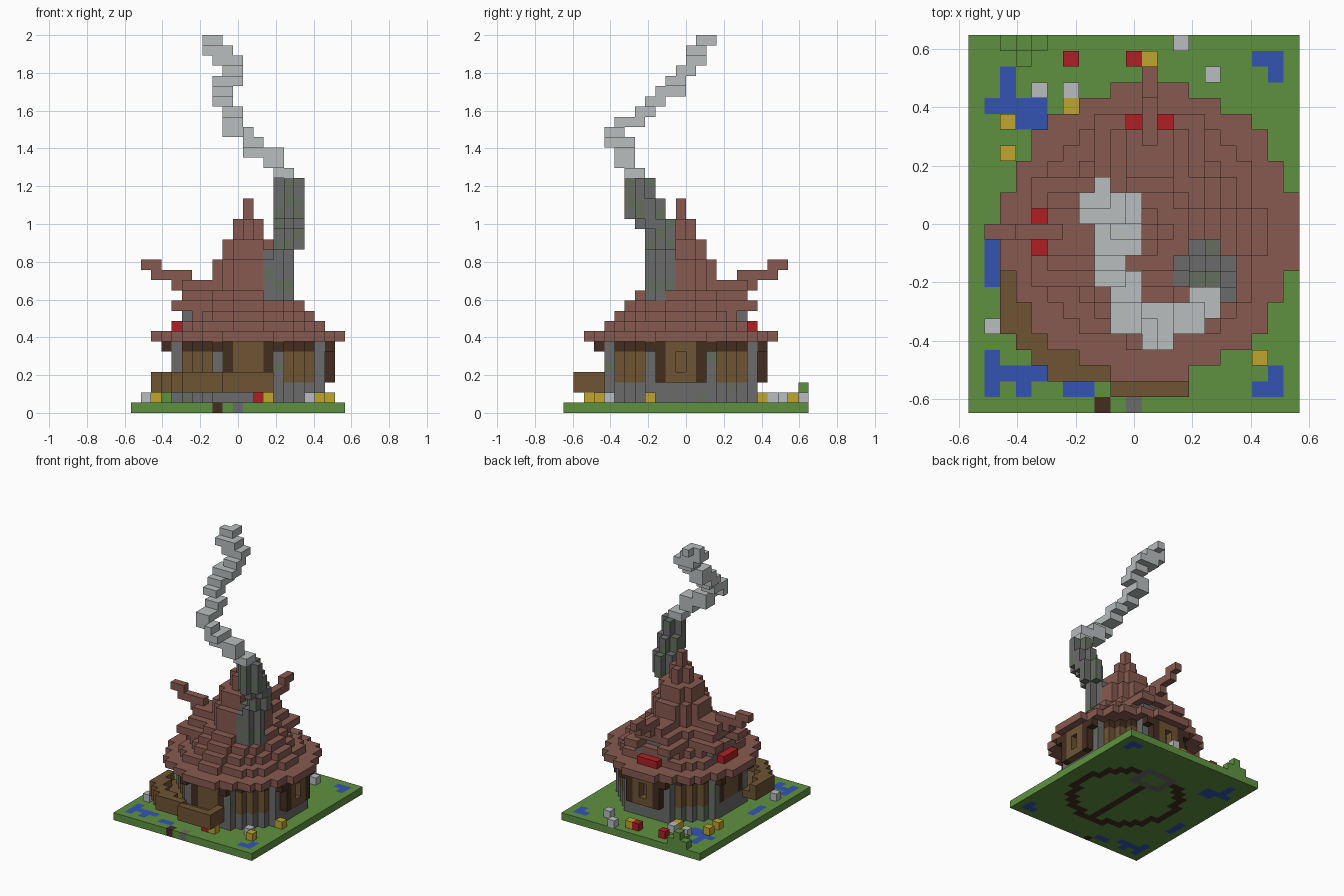
import bpy, bmesh, random
from mathutils import Vector

if "Cube" in bpy.data.objects:
    bpy.data.objects.remove(bpy.data.objects["Cube"], do_unlink=True)

random.seed(4)
V = 2 / 37                      # size of one block
NX, NY, C = 21, 24, 11          # plot size in blocks, house centre
cells = {}                      # block -> (part, colour)

COLOURS = {
    "grass": "5F9140", "water": "3354B4", "red_petal": "B02024", "yellow_petal": "C0A62E",
    "smoke_grey": "B8BDBD", "stone": "6B6B6B", "mossy_stone": "646F5F",
    "roof_tile": "875A50", "wood": "6E5334", "dark_wood": "432D20",
}


def linear(code):
    def one(c):
        return c / 12.92 if c < 0.04045 else ((c + 0.055) / 1.055) ** 2.4
    return [one(int(code[n:n + 2], 16) / 255) for n in (0, 2, 4)] + [1]


def make_material(name, code):
    m = bpy.data.materials.new(name)
    m.use_nodes = True
    m.diffuse_color = linear(code)
    bsdf = m.node_tree.nodes["Principled BSDF"]
    bsdf.inputs["Base Color"].default_value = linear(code)
    bsdf.inputs["Roughness"].default_value = 0.9
    return m


materials = {n: make_material(n, c) for n, c in COLOURS.items()}
names = list(COLOURS)


def put(part, colour, i, j, k):
    if colour == "stone" and random.random() < 0.22:
        colour = "mossy_stone"
    cells[i, j, k] = (part, colour)


def box(part, colour, i0, i1, j0, j1, k0, k1):
    for i in range(i0, i1 + 1):
        for j in range(j0, j1 + 1):
            for k in range(k0, k1 + 1):
                put(part, colour, i, j, k)


def disc(limit, ci=C, cj=C):
    """Offsets whose squared distance is within the limit."""
    span = range(-11, 12)
    return [(a, b) for a in span for b in span if a * a + b * b <= limit]


# Ground with ponds, path ends and foundations
box("ground", "grass", 0, NX - 1, 0, NY - 1, 0, 0)
for a, b in disc(53):
    if a * a + b * b > 37 or a == 0:
        put("ground", "dark_wood", C + a, C + b, 0)
box("ground", "stone", 9, 13, 15, 18, 0, 0)
box("ground", "grass", 10, 12, 16, 17, 0, 0)
for i0, i1, j0, j1 in [(2, 2, 20, 21), (1, 4, 19, 19), (3, 4, 18, 18), (18, 19, 22, 22),
                       (19, 19, 21, 21), (1, 1, 8, 10), (1, 1, 1, 3), (1, 4, 2, 2),
                       (3, 3, 1, 1), (6, 7, 1, 1), (19, 19, 1, 2), (18, 18, 1, 1)]:
    box("ground", "water", i0, i1, j0, j1, 0, 0)
put("ground", "dark_wood", 8, 0, 0)
put("ground", "stone", 10, 0, 0)

# Round walls: stone footing, wooden panels, dark top beam, framed openings
for a, b in disc(53):
    for k in range(1, 7):
        side = min(abs(a), abs(b))
        colour = "wood"
        if k < 3:
            colour = "stone"
        elif side == 2 and max(abs(a), abs(b)) == 7 or (k == 6 and side > 2):
            colour = "dark_wood"
        put("walls", colour, C + a, C + b, k)

# Stone posts with beam ends
for s in (-1, 1):
    for t in (-1, 1):
        for a, b in ((7, 3), (3, 7)):
            box("posts", "stone", C + s * a, C + s * a, C + t * b, C + t * b, 1, 6)
        put("beam_ends", "dark_wood", C + s * 8, C + t * 3, 6)
        put("beam_ends", "dark_wood", C + s * 3, C + t * 8, 6)

# Projecting window bays on the right and back
for b in range(-2, 3):
    for k in range(3, 7):
        if b == 0 and k in (4, 5):
            continue
        colour = "dark_wood" if abs(b) == 2 else "wood"
        put("window_bay", colour, C + 8, C + b, k)
        put("window_bay", colour, C + b, C + 8, k)

# Raised deck with railing round the front corner
for a, b in disc(117):
    inside = -9 <= a <= 2 and -10 <= b <= -3 and (b > -10 or a >= -2)
    r2 = a * a + b * b
    if inside and r2 > 53 and (C + a, C + b, 2) not in cells:
        put("deck", "wood", C + a, C + b, 2)
        if r2 > 85 or a == 2:
            put("deck", "wood", C + a, C + b, 3)

# Stepped conical roof
radii = [9, 7, 6, 5, 4, 3, 3, 3, 2, 2, 1, 1, 0, 0]
for n, r in enumerate(radii):
    for a, b in disc(r * r + r / 2):
        put("roof", "roof_tile", C + a, C + b, 7 + n)


# Dormers with upturned ridges on the left and back
def dormer(place):
    def fill(part, colour, reach, width, k):
        for a in reach:
            for b in width:
                i, j = place(a, b)
                put(part, colour, i, j, k)
    tile = ("dormer_roof", "roof_tile")
    fill("dormer_wall", "stone", range(3, 7), (-2, 2), 9)
    fill("dormer_wall", "dark_wood", range(3, 6), range(-1, 2), 9)
    fill("dormer_wall", "stone", range(3, 6), range(-1, 2), 10)
    fill(*tile, range(3, 8), (-3, -2, 2, 3), 10)
    fill(*tile, range(3, 7), range(-2, 3), 11)
    fill(*tile, range(3, 7), range(-1, 2), 12)
    fill(*tile, range(3, 8), (0,), 12)
    fill(*tile, range(6, 10), (0,), 13)
    fill(*tile, range(9, 11), (0,), 14)
    fill("flower_box", "red_petal", (7,), range(-1, 2), 8)


dormer(lambda a, b: (C - a, C + b))
dormer(lambda a, b: (C + b, C + a))

# Crooked chimney made of stacked plus shapes
for ci, cj, k0, k1 in [(13, 9, 10, 14), (14, 9, 11, 15), (15, 9, 16, 18),
                       (15, 8, 18, 20), (15, 7, 19, 22)]:
    for a, b in disc(1):
        box("chimney", "stone", ci + a, ci + a, cj + b, cj + b, k0, k1)

# Drifting smoke trail, one slice per level
trail = [(14, 15, 6, 7), (13, 14, 5, 6), (11, 14, 5, 6), (11, 12, 4, 6), (9, 11, 5, 5),
         (9, 10, 5, 7), (9, 10, 7, 8), (8, 9, 8, 9), (8, 9, 9, 11), (8, 10, 10, 11),
         (9, 10, 11, 12), (8, 10, 12, 13), (7, 9, 12, 13), (7, 8, 13, 13)]
for n, (i0, i1, j0, j1) in enumerate(trail):
    box("smoke", "smoke_grey", i0, i1, j0, j1, 23 + n, 23 + n)
box("smoke", "smoke_grey", 11, 11, 4, 4, 27, 27)
put("smoke", "smoke_grey", 8, 14, 36)

# Flowers and bushes scattered over the grass
flowers = {
    "red_petal": [(6, 22), (10, 22), (12, 2)],
    "yellow_petal": [(11, 22), (6, 19), (2, 18), (2, 16), (18, 3), (19, 8), (13, 2)],
    "smoke_grey": [(13, 23), (15, 21), (4, 20), (6, 20), (1, 5), (17, 4)],
    "grass": [(2, 23), (3, 22), (4, 23), (3, 23)],
}
for colour, spots in flowers.items():
    for i, j in spots:
        put("bushes" if colour == "grass" else "flowers", colour, i, j, 1)
put("bushes", "grass", 3, 23, 2)

# Turn each part's exposed block sides into a mesh
SIDES = [Vector(d) * s for d in ((1, 0, 0), (0, 1, 0), (0, 0, 1)) for s in (-1, 1)]


def build(part):
    bm = bmesh.new()
    verts = {}
    for cell, (owner, colour) in cells.items():
        if owner != part:
            continue
        for n in SIDES:
            if tuple(int(c + d) for c, d in zip(cell, n)) in cells:
                continue
            u = Vector((n.y, n.z, n.x))
            w = n.cross(u)
            mid = Vector(cell) + Vector((0.5, 0.5, 0.5)) + n / 2
            ring = []
            for s, t in ((-1, -1), (1, -1), (1, 1), (-1, 1)):
                p = mid + (u * s + w * t) / 2
                key = tuple(round(c) for c in p)
                if key not in verts:
                    verts[key] = bm.verts.new(((p.x - NX / 2) * V, (p.y - NY / 2) * V, p.z * V))
                ring.append(verts[key])
            bm.faces.new(ring).material_index = names.index(colour)
    mesh = bpy.data.meshes.new(part)
    bm.to_mesh(mesh)
    bm.free()
    for name in names:
        mesh.materials.append(materials[name])
    bpy.context.collection.objects.link(bpy.data.objects.new(part, mesh))


for part in dict.fromkeys(owner for owner, _ in cells.values()):
    build(part)
